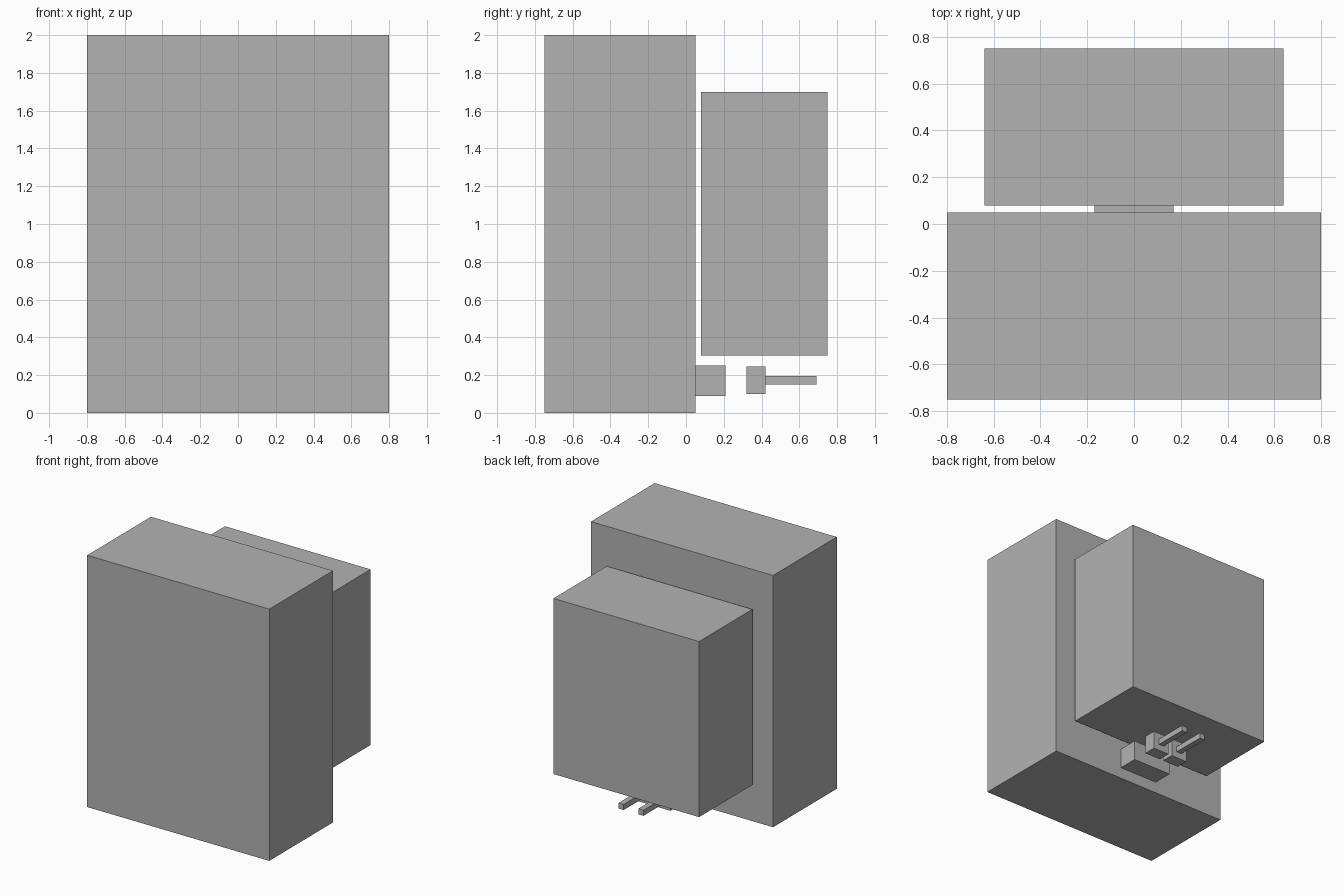
import bpy

if "Cube" in bpy.data.objects:
    bpy.data.objects.remove(bpy.data.objects["Cube"], do_unlink=True)

# Single plain grey finish
grey = bpy.data.materials.new("plain_grey")
grey.use_nodes = True
colour = (0.45, 0.45, 0.45, 1)
grey.diffuse_color = colour
grey.node_tree.nodes["Principled BSDF"].inputs["Base Color"].default_value = colour


def box(name, x, y, z):
    """Axis-aligned box from its (min, max) span on each axis."""
    spans = (x, y, z)
    bpy.ops.mesh.primitive_cube_add(size=1, location=[(a + b) / 2 for a, b in spans])
    obj = bpy.context.object
    obj.name = name
    obj.scale = [b - a for a, b in spans]
    bpy.ops.object.transform_apply(location=False, rotation=False, scale=True)
    obj.data.materials.append(grey)
    return obj


# Main housings
box("front_housing", (-0.8, 0.8), (-0.75, 0.05), (0, 2))
box("rear_housing", (-0.64, 0.64), (0.08, 0.75), (0.305, 1.7))

# Socket on the back of the front housing
box("socket", (-0.17, 0.17), (0.05, 0.21), (0.09, 0.25))

# Pair of plugs, each with a thin pin behind it
for side, sign in (("left", 1), ("right", -1)):
    def span(inner, outer):
        return tuple(sorted((sign * inner, sign * outer)))

    box(side + "_plug", span(0.016, 0.157), (0.32, 0.42), (0.1, 0.245))
    box(side + "_pin", span(0.064, 0.109), (0.42, 0.69), (0.15, 0.195))
